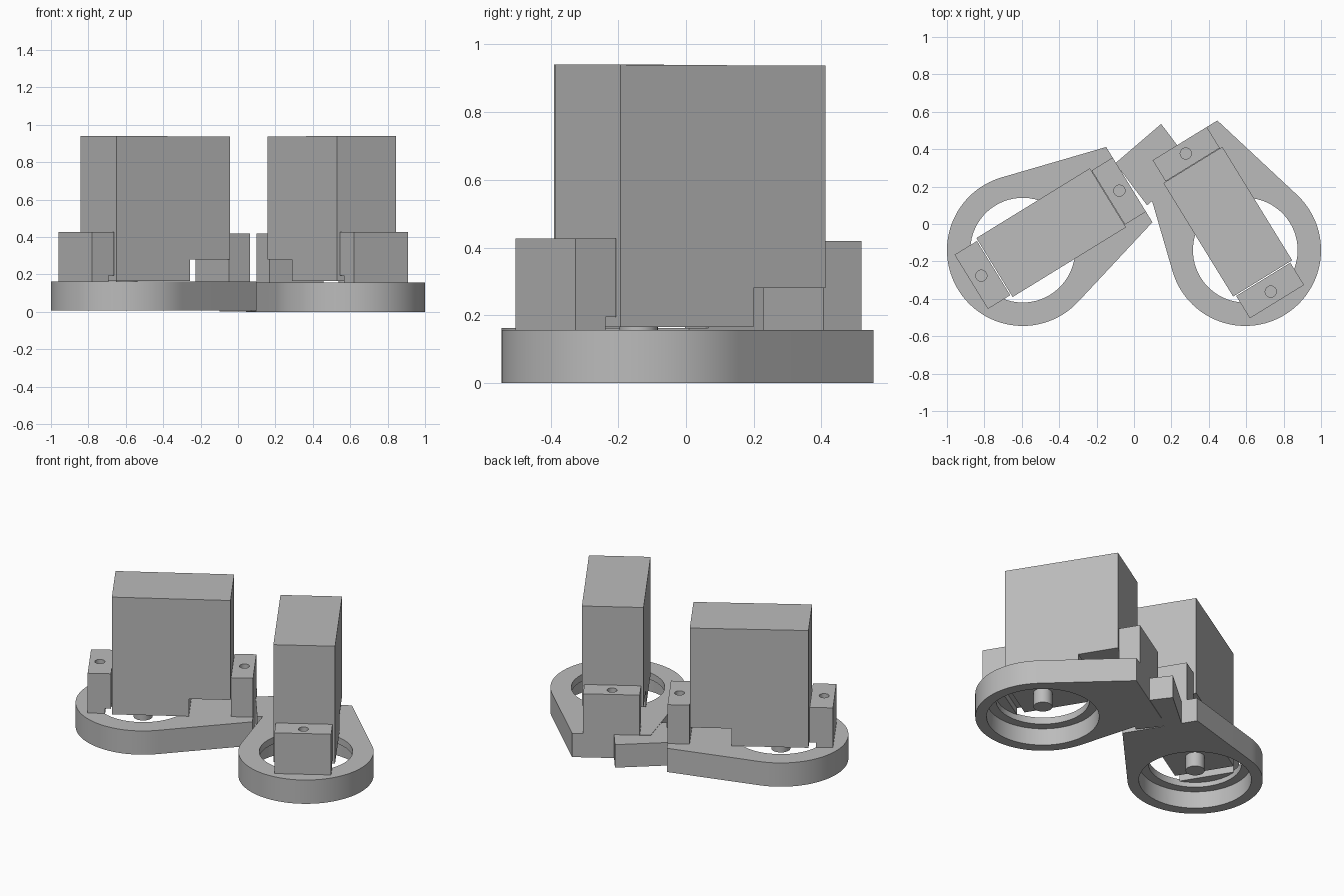
import bpy, bmesh, math
from mathutils import Matrix, Vector

cube = bpy.data.objects.get("Cube")
if cube:
    bpy.data.objects.remove(cube, do_unlink=True)

grey = bpy.data.materials.new("plain grey")
grey.use_nodes = True
colour = (0.5, 0.5, 0.5, 1)
grey.diffuse_color = colour
grey.node_tree.nodes["Principled BSDF"].inputs["Base Color"].default_value = colour


def prism(name, points, low, high, sideways=False):
    """Extrude an outline upward, or an upright (x, z) outline along y."""
    def place(a, b, h):
        return (a, h, b) if sideways else (a, b, h)
    bm = bmesh.new()
    bottom = [bm.verts.new(place(a, b, low)) for a, b in points]
    top = [bm.verts.new(place(a, b, high)) for a, b in points]
    bm.faces.new(bottom)
    bm.faces.new(top)
    n = len(points)
    for i in range(n):
        j = (i + 1) % n
        bm.faces.new((bottom[i], bottom[j], top[j], top[i]))
    bmesh.ops.recalc_face_normals(bm, faces=bm.faces)
    mesh = bpy.data.meshes.new(name)
    bm.to_mesh(mesh)
    bm.free()
    mesh.materials.append(grey)
    obj = bpy.data.objects.new(name, mesh)
    bpy.context.scene.collection.objects.link(obj)
    return obj


def arc(radius, start=0, end=2 * math.pi, steps=64, centre=0):
    return [(centre + radius * math.cos(start + (end - start) * i / steps),
             radius * math.sin(start + (end - start) * i / steps))
            for i in range(steps)]


def cut(obj, cutter):
    """Subtract the cutter, keep the resulting mesh and drop the cutter."""
    cutter.hide_render = True
    mod = obj.modifiers.new("cut", "BOOLEAN")
    mod.operation = "DIFFERENCE"
    mod.solver = "EXACT"
    mod.object = cutter
    bpy.context.view_layer.update()
    graph = bpy.context.evaluated_depsgraph_get()
    mesh = bpy.data.meshes.new_from_object(obj.evaluated_get(graph))
    obj.modifiers.clear()
    obj.data = mesh
    bpy.data.objects.remove(cutter, do_unlink=True)


def soften(obj):
    obj.data.shade_smooth()
    obj.data.set_sharp_from_angle(angle=math.radians(30))


RING, END, HALF = 0.405, 0.669, 0.236
TOP = 0.157


def servo_unit(side, x, angle, lift):
    # Teardrop plate: ring end joined by tangents to a square end
    reach = math.hypot(END, HALF)
    tangent = math.atan2(HALF, END) + math.acos(RING / reach)
    outline = arc(RING, tangent, 2 * math.pi - tangent)
    outline += [(RING * math.cos(tangent), -RING * math.sin(tangent)),
                (END, -HALF), (END, HALF)]
    plate = prism(side + "_plate", outline, lift, TOP + lift)
    cut(plate, prism("bore", arc(0.28), -0.1, 0.3))
    cut(plate, prism("counterbore", arc(0.337), -0.1, 0.112 + lift))

    # Servo body with a notch under its inner end
    body = prism(side + "_servo_body",
                 [(-0.177, 0.165), (0.285, 0.165), (0.285, 0.28),
                  (0.535, 0.28), (0.535, 0.937), (-0.177, 0.94)],
                 -0.185, 0.185, True)
    shaft = prism(side + "_shaft", arc(0.057, steps=32), 0.07, 0.17)

    # Screw posts, the outer one undercut beside the body
    outer = prism(side + "_outer_post",
                  [(-0.323, 0.15), (-0.22, 0.15), (-0.22, 0.195),
                   (-0.183, 0.195), (-0.183, 0.426), (-0.323, 0.426)],
                  -0.17, 0.17, True)
    inner = prism(side + "_inner_post",
                  [(0.537, 0.15), (END, 0.15), (END, 0.42), (0.537, 0.42)],
                  -0.17, 0.17, True)
    for post, u in ((outer, -0.26), (inner, 0.607)):
        cut(post, prism("screw_hole", arc(0.03, steps=24, centre=u), 0.22, 0.6))

    place = Matrix.Translation((x, -0.14, 0)) @ Matrix.Rotation(math.radians(angle), 4, "Z")
    for part in (plate, body, shaft, outer, inner):
        part.data.transform(place)
        soften(part)


servo_unit("right", -0.595, 31.6, 0.006)
servo_unit("left", 0.595, 121.6, 0)

# Link block joining the two plates
corner, along, across = Vector((-0.10, 0.325)), Vector((0.245, 0.21)), Vector((0.17, -0.225))
prism("link_block", [corner, corner + across, corner + across + along, corner + along],
      0.003, TOP - 0.002)
